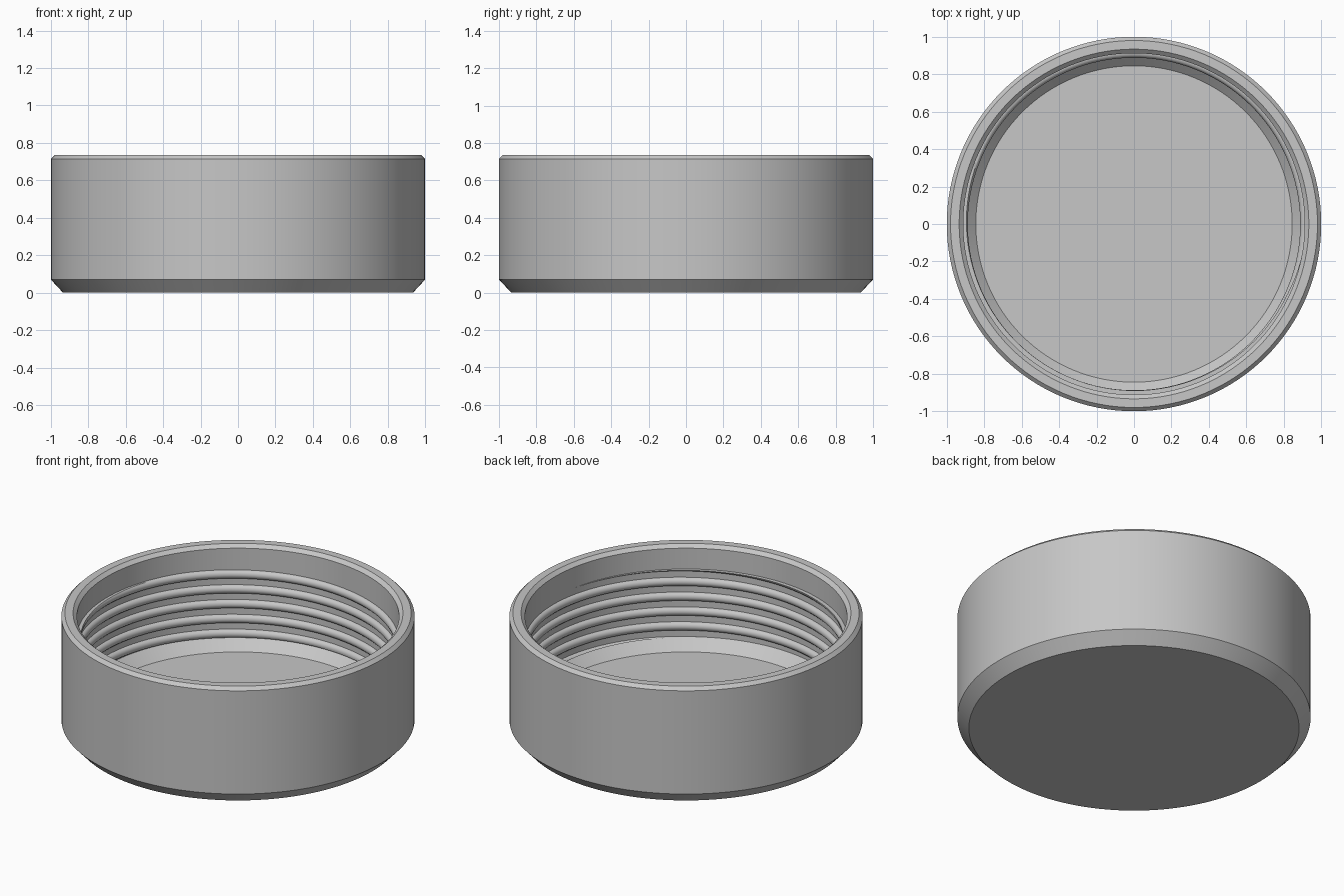
import bpy, bmesh
from math import sin, cos, pi, radians, tau

cube = bpy.data.objects.get("Cube")
if cube:
    bpy.data.objects.remove(cube)

SEGMENTS = 128
WALL = 0.912          # inner wall radius
LOW, HIGH = 0.162, 0.585   # height range of the thread
PITCH = 0.0925

# Single grey material
grey = bpy.data.materials.new("plain_grey")
grey.use_nodes = True
colour = (0.57, 0.57, 0.57, 1)
grey.diffuse_color = colour
grey.node_tree.nodes["Principled BSDF"].inputs["Base Color"].default_value = colour


def finish(bm, name, angle):
    bmesh.ops.recalc_face_normals(bm, faces=bm.faces)
    mesh = bpy.data.meshes.new(name)
    bm.to_mesh(mesh)
    bm.free()
    mesh.materials.append(grey)
    obj = bpy.data.objects.new(name, mesh)
    bpy.context.collection.objects.link(obj)
    bpy.ops.object.select_all(action='DESELECT')
    obj.select_set(True)
    bpy.context.view_layer.objects.active = obj
    bpy.ops.object.shade_smooth_by_angle(angle=radians(angle))
    return obj


def bridge(bm, a, b, closed=True):
    count = len(a)
    for i in range(count if closed else count - 1):
        j = (i + 1) % count
        bm.faces.new((a[i], a[j], b[j], b[i]))


# Cap shell: outer chamfers, rim, inner wall and sloped edge of the floor
profile = [(0.935, 0), (1, 0.07), (1, 0.715), (0.98, 0.735), (0.934, 0.735),
           (WALL, 0.715), (WALL, LOW), (0.845, 0.098)]
bm = bmesh.new()
rings = [[bm.verts.new((r * cos(tau * i / SEGMENTS), r * sin(tau * i / SEGMENTS), z))
          for i in range(SEGMENTS)] for r, z in profile]
for lower, upper in zip(rings, rings[1:]):
    bridge(bm, lower, upper)
bm.faces.new(rings[0])
bm.faces.new(rings[-1])
finish(bm, "cap_shell", 25)

# Screw thread: rounded ridge swept along a helix, trimmed flat at both ends
section = [(0.93, -0.026)]
section += [(WALL - 0.024 * sin(pi * k / 6), -0.026 * cos(pi * k / 6)) for k in range(7)]
section += [(0.93, 0.026)]
bm = bmesh.new()
first = int((0.13 - 0.56) / PITCH * SEGMENTS)
last = int((0.62 - 0.56) / PITCH * SEGMENTS)
previous = None
for step in range(first, last + 1):
    angle = radians(150) + tau * step / SEGMENTS
    middle = 0.56 + PITCH * step / SEGMENTS
    ring = [bm.verts.new((r * cos(angle), r * sin(angle), middle + dz)) for r, dz in section]
    if previous:
        bridge(bm, previous, ring)
    previous = ring

for height, direction in ((HIGH, 1), (LOW, -1)):
    cut = bmesh.ops.bisect_plane(
        bm, geom=bm.verts[:] + bm.edges[:] + bm.faces[:], dist=1e-6,
        plane_co=(0, 0, height), plane_no=(0, 0, direction), clear_outer=True)
    edges = [e for e in cut["geom_cut"] if isinstance(e, bmesh.types.BMEdge)]
    bmesh.ops.triangle_fill(bm, edges=edges, use_beauty=True,
                            normal=(0, 0, direction))
finish(bm, "screw_thread", 40)
